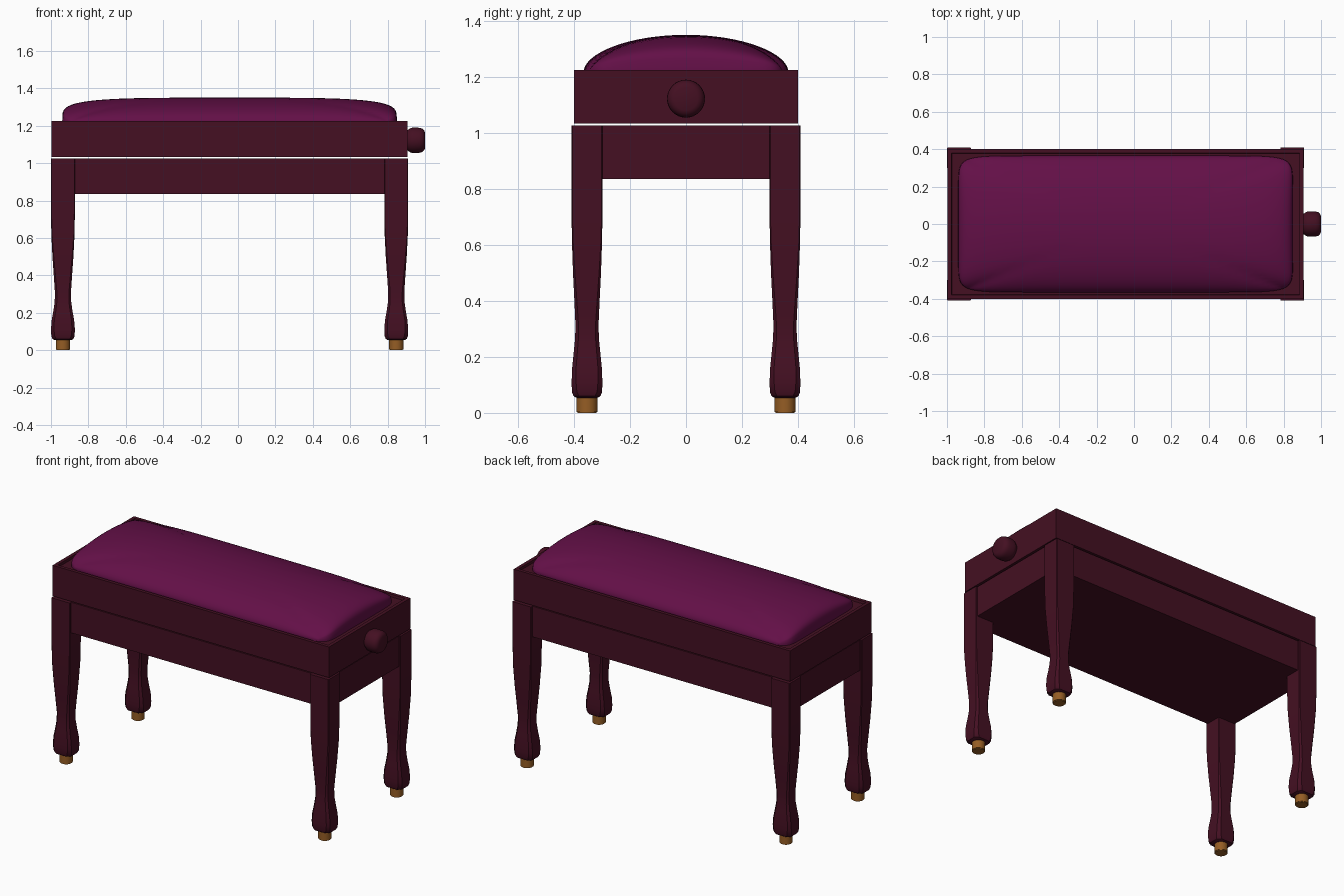
import bpy, bmesh, math
from mathutils import Matrix

old = bpy.data.objects.get("Cube")
if old:
    bpy.data.objects.remove(old, do_unlink=True)

CX = -0.045  # middle of the bench body; the knob takes the rest of the length


def material(name, rgb, rough):
    m = bpy.data.materials.new(name)
    m.use_nodes = True
    m.diffuse_color = (*rgb, 1)
    bsdf = m.node_tree.nodes["Principled BSDF"]
    bsdf.inputs["Base Color"].default_value = (*rgb, 1)
    bsdf.inputs["Roughness"].default_value = rough
    return m


wood = material("dark_red_wood", (0.058, 0.005, 0.016), 0.5)
fabric = material("purple_fabric", (0.125, 0.005, 0.063), 0.8)
brass = material("brass", (0.3, 0.11, 0.018), 0.4)


def finish(name, bm, mat, smooth=None):
    bmesh.ops.recalc_face_normals(bm, faces=bm.faces)
    mesh = bpy.data.meshes.new(name)
    bm.to_mesh(mesh)
    bm.free()
    mesh.materials.append(mat)
    ob = bpy.data.objects.new(name, mesh)
    bpy.context.collection.objects.link(ob)
    if smooth:
        bpy.ops.object.select_all(action="DESELECT")
        ob.select_set(True)
        bpy.context.view_layer.objects.active = ob
        bpy.ops.object.shade_smooth_by_angle(angle=math.radians(smooth))
    return ob


def box(bm, sx, sy, z0, z1):
    mat = Matrix.Translation((CX, 0, (z0 + z1) / 2)) @ Matrix.Diagonal((sx, sy, z1 - z0, 1))
    bmesh.ops.create_cube(bm, size=1, matrix=mat)


def skin(bm, rings):
    """Join rings of points into a closed, capped tube."""
    loops = [[bm.verts.new(p) for p in ring] for ring in rings]
    for a, b in zip(loops, loops[1:]):
        n = len(a)
        for i in range(n):
            bm.faces.new((a[i], a[(i + 1) % n], b[(i + 1) % n], b[i]))
    bm.faces.new(loops[0])
    bm.faces.new(loops[-1])


# Seat box with a shallow recess for the cushion
bm = bmesh.new()
box(bm, 1.904, 0.8, 1.034, 1.225)
top = max(bm.faces, key=lambda f: f.calc_center_median().z)
bmesh.ops.inset_region(bm, faces=[top], thickness=0.03)
bmesh.ops.inset_region(bm, faces=[top], thickness=0.003, depth=-0.015)
finish("seat_box", bm, wood)

# Apron block between the legs
bm = bmesh.new()
box(bm, 1.89, 0.79, 0.836, 1.026)
finish("apron", bm, wood)

# Domed cushion: a grid pulled to a rounded rectangle and raised
bm = bmesh.new()
nx, ny, power = 48, 32, 12


def cushion_point(i, j):
    a = math.sin(math.pi * (i / nx - 0.5))
    b = math.sin(math.pi * (j / ny - 0.5))
    big = max(abs(a), abs(b), 1e-6)
    k = big / (abs(a) ** power + abs(b) ** power + 1e-90) ** (1 / power)
    rise = max(0, 1 - a ** 4) ** 0.22 * max(0, 1 - b * b) ** 0.55
    return (CX + 0.895 * a * k, 0.365 * b * k, 1.221 + 0.129 * rise)


grid = [[bm.verts.new(cushion_point(i, j)) for j in range(ny + 1)] for i in range(nx + 1)]
for i in range(nx):
    for j in range(ny):
        bm.faces.new((grid[i][j], grid[i + 1][j], grid[i + 1][j + 1], grid[i][j + 1]))
edges = [e for e in bm.edges if e.is_boundary]
skirt = bmesh.ops.extrude_edge_only(bm, edges=edges)["geom"]
for v in skirt:
    if isinstance(v, bmesh.types.BMVert):
        v.co.z = 1.205
finish("cushion", bm, fabric, 60)

# Legs: height, half width in x, half width in y, corner chamfer
PROFILE = [
    (0.054, 0.046, 0.038, 0.02), (0.06, 0.056, 0.048, 0.02),
    (0.075, 0.062, 0.054, 0.018), (0.11, 0.064, 0.055, 0.016),
    (0.16, 0.06, 0.053, 0.014), (0.21, 0.051, 0.048, 0.013),
    (0.26, 0.044, 0.043, 0.012), (0.31, 0.043, 0.041, 0.011),
    (0.40, 0.049, 0.045, 0.009), (0.50, 0.056, 0.05, 0.007),
    (0.62, 0.062, 0.054, 0.004), (0.75, 0.064, 0.0555, 0.003),
    (1.026, 0.064, 0.0555, 0.003),
]


def leg_ring(cx, cy, z, hx, hy, c):
    ring = []
    for sx, sy in ((1, 1), (-1, 1), (-1, -1), (1, -1)):
        pair = [(cx + sx * hx, cy + sy * (hy - c), z), (cx + sx * (hx - c), cy + sy * hy, z)]
        ring += pair if sx * sy > 0 else pair[::-1]
    return ring


for side, sx in (("left", 1), ("right", -1)):
    for end, sy in (("front", -1), ("back", 1)):
        x, y = CX + sx * 0.891, sy * 0.3535
        bm = bmesh.new()
        skin(bm, [leg_ring(x, y, *row) for row in PROFILE])
        finish(f"{end}_{side}_leg", bm, wood, 30)

        # Brass foot
        bm = bmesh.new()
        bmesh.ops.create_cone(bm, cap_ends=True, segments=24, radius1=0.038, radius2=0.038,
                              depth=0.058, matrix=Matrix.Translation((x, y, 0.029)))
        rim = [e for e in bm.edges if all(v.co.z < 0.01 for v in e.verts)]
        bmesh.ops.bevel(bm, geom=rim, offset=0.004, segments=2, affect="EDGES")
        finish(f"{end}_{side}_foot", bm, brass, 40)

# Height knob, turned around the x axis
bm = bmesh.new()
turned = [(0.9, 0.052), (0.912, 0.058), (0.922, 0.065), (0.935, 0.068),
          (0.97, 0.067), (0.985, 0.063), (0.995, 0.054), (1.0, 0.042)]
skin(bm, [[(x, r * math.cos(math.tau * i / 32), 1.122 + r * math.sin(math.tau * i / 32))
           for i in range(32)] for x, r in turned])
finish("height_knob", bm, wood, 40)
